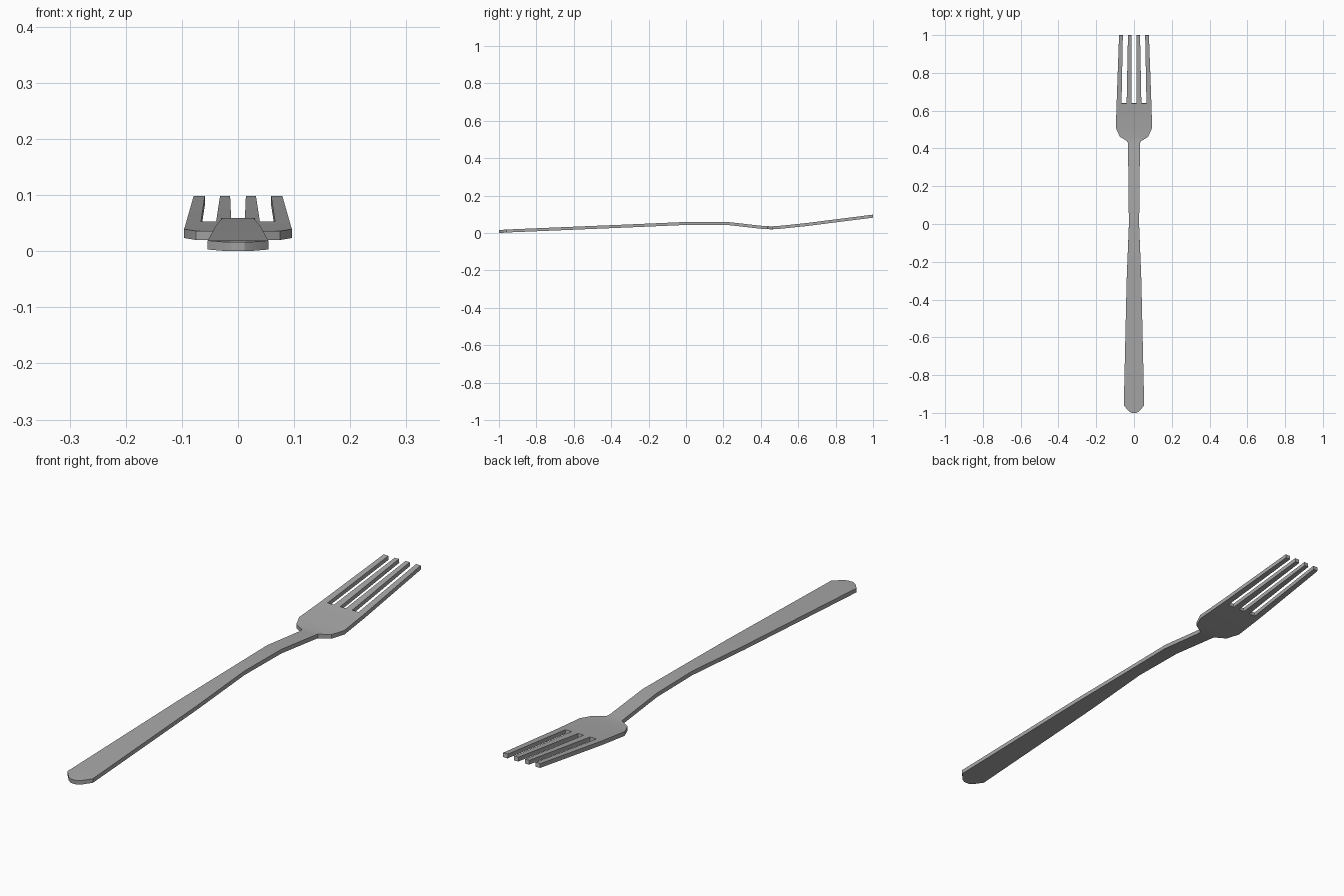
import bpy, bmesh

if "Cube" in bpy.data.objects:
    bpy.data.objects.remove(bpy.data.objects["Cube"])

THICK = 0.016

# side profile of the centre surface (y, z)
SIDE = [(-1.0, 0.008), (-0.96, 0.011), (-0.4, 0.034), (0.0, 0.0515),
        (0.22, 0.0515), (0.42, 0.029), (0.465, 0.028), (0.51, 0.0315),
        (0.64, 0.045), (1.0, 0.0905)]

# outline half widths (y, half width), handle end to shoulders
OUTLINE = [(-1.0, 0.012), (-0.99, 0.028), (-0.96, 0.054), (-0.3, 0.039), (0.0, 0.027),
           (0.22, 0.03), (0.42, 0.031), (0.437, 0.034),
           (0.462, 0.075), (0.51, 0.096)]

# tine edges on the right half: inner pair, outer pair
ROOT = [0.012, 0.039, 0.066, 0.092]
TIP = [0.014, 0.032, 0.059, 0.079]


def height(y):
    for (y0, z0), (y1, z1) in zip(SIDE, SIDE[1:]):
        if y <= y1:
            return z0 + (z1 - z0) * (y - y0) / (y1 - y0)
    return SIDE[-1][1]


bm = bmesh.new()


def row(y, xs):
    return [bm.verts.new((x, y, height(y))) for x in xs]


def mirrored(xs):
    return [-x for x in reversed(xs)] + xs


# handle, neck and shoulders
prev = None
for y, w in OUTLINE:
    cur = row(y, [-w, w])
    if prev:
        bm.faces.new((prev[0], prev[1], cur[1], cur[0]))
    prev = cur

# head plate up to the tine roots
root = row(0.64, mirrored(ROOT))
bm.faces.new(prev + root[::-1])

# four tines
tip = row(1.0, mirrored(TIP))
for i in range(0, 8, 2):
    bm.faces.new((root[i], root[i + 1], tip[i + 1], tip[i]))

bmesh.ops.recalc_face_normals(bm, faces=bm.faces)
mesh = bpy.data.meshes.new("fork")
bm.to_mesh(mesh)
bm.free()
fork = bpy.data.objects.new("fork", mesh)
bpy.context.collection.objects.link(fork)

# dark grey metal
steel = bpy.data.materials.new("dark_steel")
steel.diffuse_color = (0.39, 0.39, 0.39, 1)
steel.use_nodes = True
steel.node_tree.nodes["Principled BSDF"].inputs["Base Color"].default_value = steel.diffuse_color
mesh.materials.append(steel)

# sheet thickness
solid = fork.modifiers.new("thickness", 'SOLIDIFY')
solid.thickness = THICK
solid.offset = 0

# soft bends, sharp rim
bpy.context.view_layer.objects.active = fork
fork.select_set(True)
bpy.ops.object.modifier_apply(modifier=solid.name)
bpy.ops.object.shade_smooth_by_angle()
